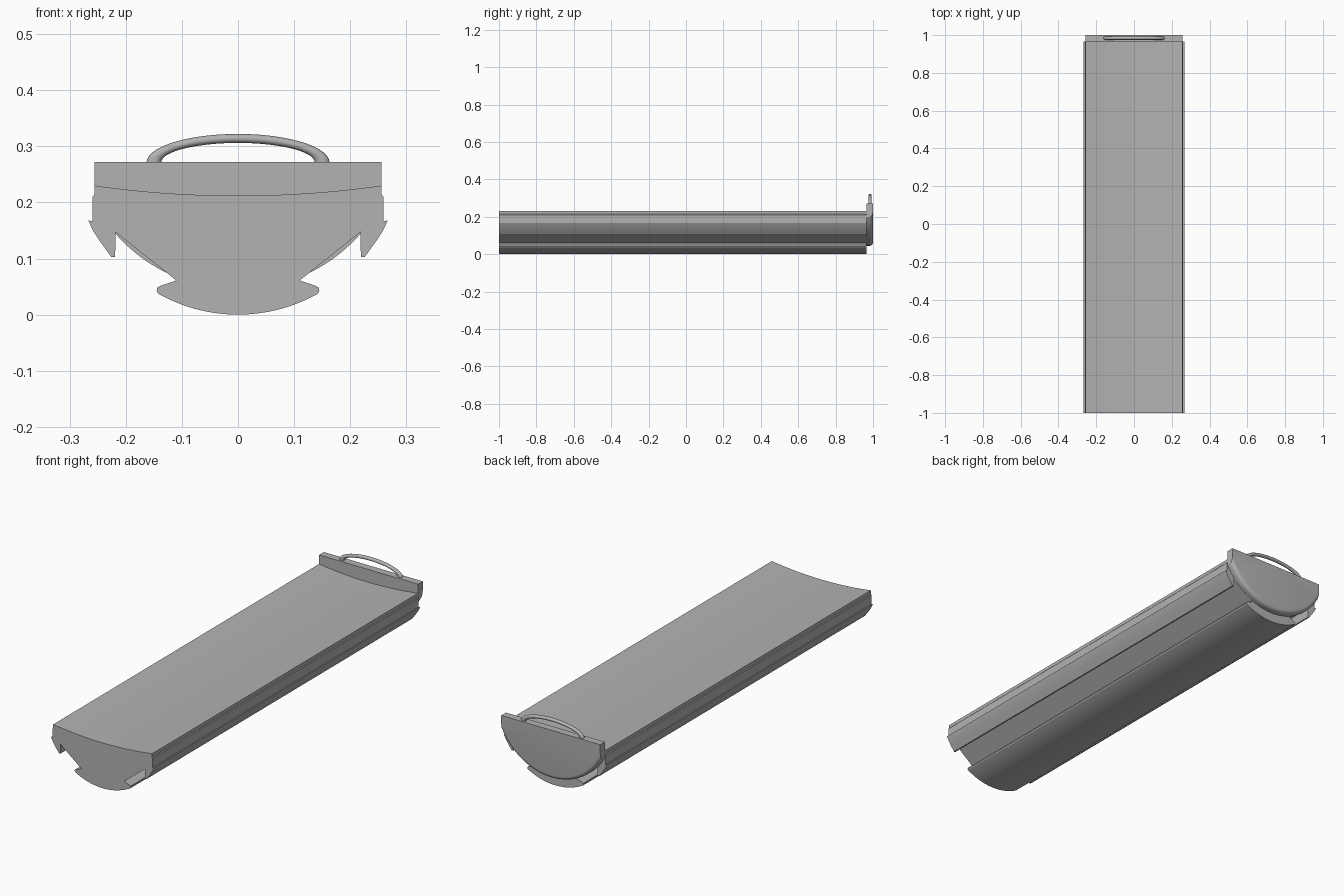
import bpy, bmesh
from math import sin, cos, pi, sqrt

cube = bpy.data.objects.get("Cube")
if cube:
    bpy.data.objects.remove(cube, do_unlink=True)

grey = bpy.data.materials.new("plain grey")
grey.use_nodes = True
colour = (0.45, 0.45, 0.45, 1)
grey.diffuse_color = colour
grey.node_tree.nodes["Principled BSDF"].inputs["Base Color"].default_value = colour

BODY_END = 0.965


def finish(name, bm, angle=0.5):
    bmesh.ops.recalc_face_normals(bm, faces=bm.faces)
    mesh = bpy.data.meshes.new(name)
    bm.to_mesh(mesh)
    bm.free()
    mesh.materials.append(grey)
    obj = bpy.data.objects.new(name, mesh)
    bpy.context.collection.objects.link(obj)
    bpy.ops.object.select_all(action='DESELECT')
    obj.select_set(True)
    bpy.context.view_layer.objects.active = obj
    bpy.ops.object.shade_smooth_by_angle(angle=angle)
    return obj


def arc(x0, x1, z, r, n):
    """Points on a shallow bowl of radius r with its lowest point at height z."""
    xs = [x0 + (x1 - x0) * i / n for i in range(n + 1)]
    return [(x, z + r - sqrt(r * r - x * x)) for x in xs]


def extrude(half, y0, y1):
    """Mirror a half profile, listed from bottom centre to top centre, and extrude it."""
    ring = half + [(-x, z) for x, z in reversed(half) if x > 1e-6]
    bm = bmesh.new()
    face = bm.faces.new([bm.verts.new((x, y0, z)) for x, z in ring])
    out = bmesh.ops.extrude_face_region(bm, geom=[face])
    moved = [v for v in out["geom"] if isinstance(v, bmesh.types.BMVert)]
    bmesh.ops.translate(bm, vec=(0, y1 - y0, 0), verts=moved)
    return bm


# Long body: round keel lip, undercut groove, hooked side rail, dished top
keel = arc(0, 0.136, 0, 0.29, 14)
lip_and_rail = [(0.142, 0.037), (0.145, 0.042), (0.144, 0.048), (0.139, 0.051),
                (0.11, 0.061), (0.218, 0.147), (0.219, 0.103), (0.226, 0.103),
                (0.247, 0.132), (0.258, 0.149), (0.267, 0.168),
                (0.259, 0.166), (0.259, 0.21), (0.256, 0.214)]
dish = arc(0.256, 0, 0.212, 1.84, 16)
finish("body", extrude(keel + lip_and_rail + dish, -1, BODY_END))

# End plate with a rounded outer rim below the straight sides
plate_half = arc(0, 0.256, 0.045, 0.29, 24) + [(0.256, 0.272), (0, 0.272)]
bm = extrude(plate_half, BODY_END, 1)
rim = [e for e in bm.edges
       if all(v.co.y > 0.99 and v.co.z < 0.21 for v in e.verts)]
bmesh.ops.bevel(bm, geom=rim, offset=0.018, segments=5, profile=0.5,
                affect='EDGES', clamp_overlap=True)
finish("end_plate", bm)

# Arched handle: wide at the feet and slimmer at the crown
STEPS, SIDES = 40, 12
bm = bmesh.new()
rings = []
for i in range(STEPS + 1):
    t = pi * i / STEPS
    ring = []
    for j in range(SIDES):
        a = 2 * pi * j / SIDES
        ring.append(bm.verts.new(((0.15 + 0.013 * cos(a)) * cos(t),
                                  0.984 + 0.009 * sin(a),
                                  0.271 + (0.043 + 0.008 * cos(a)) * sin(t))))
    rings.append(ring)
for low, high in zip(rings, rings[1:]):
    for j in range(SIDES):
        k = (j + 1) % SIDES
        bm.faces.new((low[j], low[k], high[k], high[j]))
bm.faces.new(rings[0])
bm.faces.new(rings[-1])
finish("handle", bm, 0.8)
